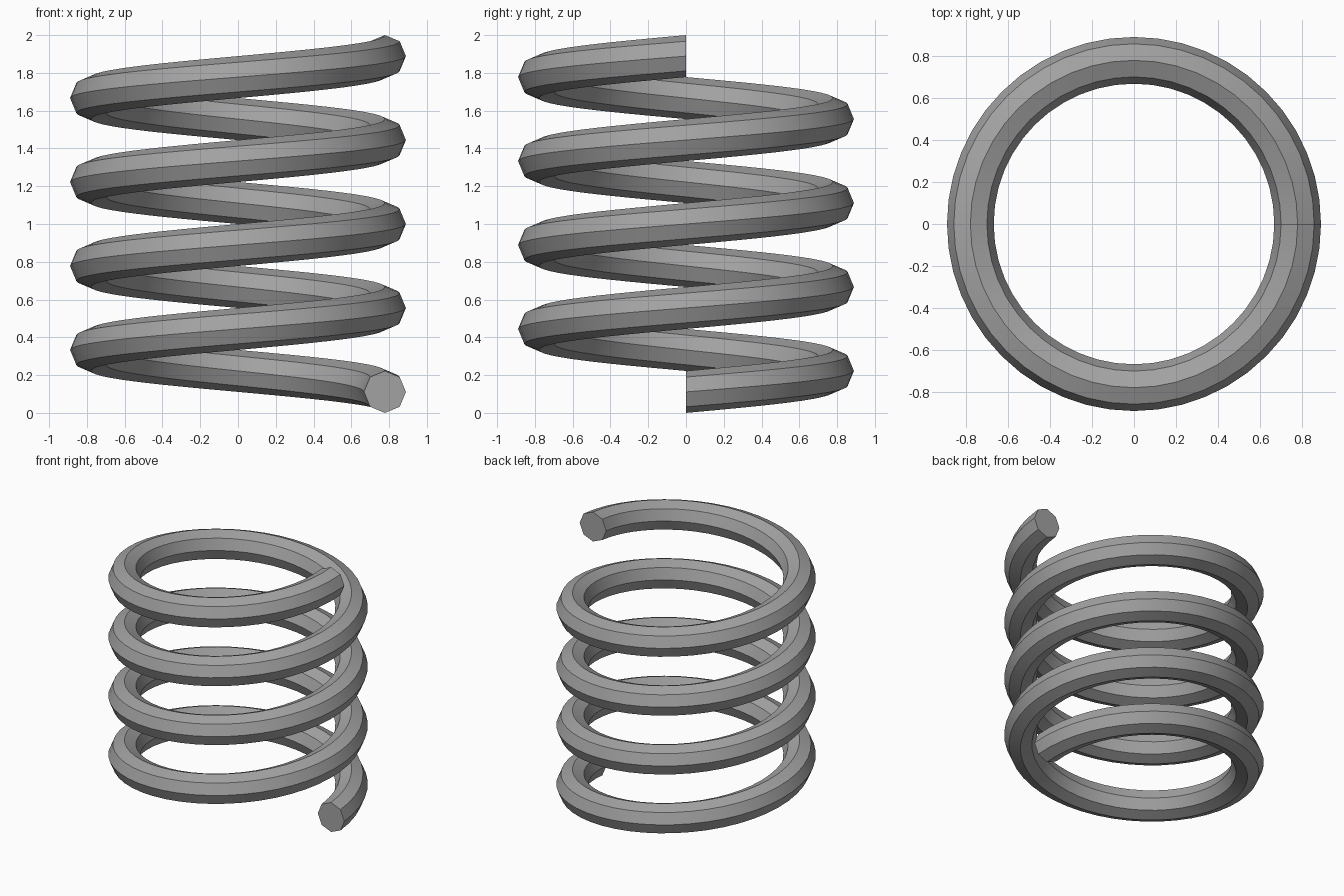
import bpy, bmesh
from math import cos, sin, pi, radians

if "Cube" in bpy.data.objects:
    bpy.data.objects.remove(bpy.data.objects["Cube"])

WIRE = 1 / 9          # wire radius
COIL = 7 / 9          # coil radius to the wire centre
PITCH = 4 / 9         # rise per turn
TURNS, STEPS, SIDES = 4, 48, 8

# Octagonal wire section swept along the helix
bm = bmesh.new()
rings = []
for i in range(TURNS * STEPS + 1):
    a = 2 * pi * i / STEPS
    ring = []
    for k in range(SIDES):
        t = 2 * pi * k / SIDES
        r = COIL + WIRE * cos(t)
        z = WIRE + PITCH * i / STEPS + WIRE * sin(t)
        ring.append(bm.verts.new((r * cos(a), r * sin(a), z)))
    rings.append(ring)
for p, q in zip(rings, rings[1:]):
    for k in range(SIDES):
        n = (k + 1) % SIDES
        bm.faces.new((p[k], p[n], q[n], q[k]))

# Flat cut ends
bm.faces.new(rings[0])
bm.faces.new(rings[-1])
bmesh.ops.recalc_face_normals(bm, faces=bm.faces)

mesh = bpy.data.meshes.new("coil_spring")
bm.to_mesh(mesh)
bm.free()
spring = bpy.data.objects.new("coil_spring", mesh)
bpy.context.collection.objects.link(spring)

# Dark steel
steel = bpy.data.materials.new("dark_steel")
steel.diffuse_color = (0.36, 0.36, 0.36, 1)
steel.use_nodes = True
steel.node_tree.nodes["Principled BSDF"].inputs["Base Color"].default_value = steel.diffuse_color
mesh.materials.append(steel)

# Smooth along the wire, sharp on its eight edges
bpy.context.view_layer.objects.active = spring
spring.select_set(True)
bpy.ops.object.shade_smooth_by_angle(angle=radians(30))
